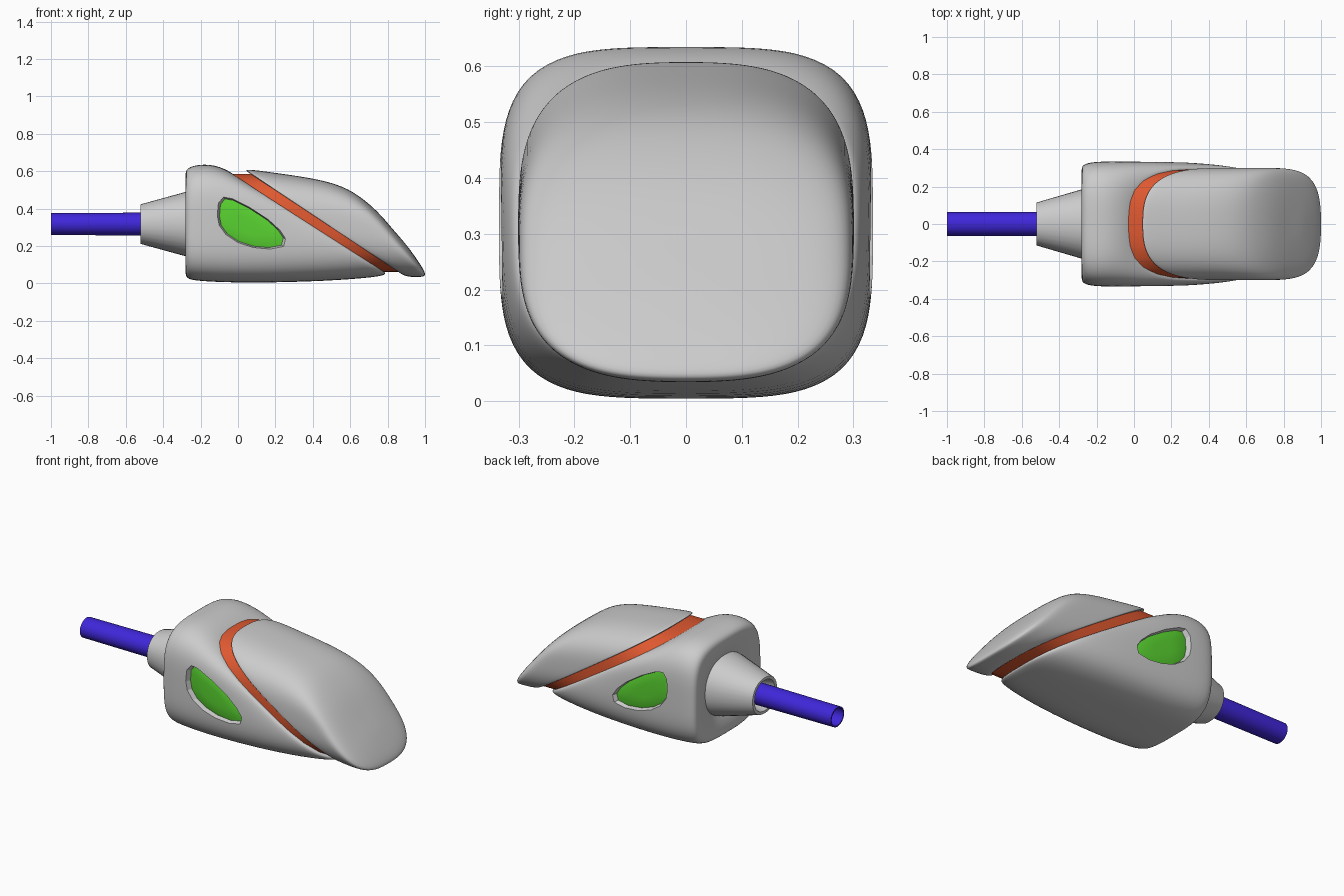
import bpy, bmesh
from math import cos, sin, tau

if "Cube" in bpy.data.objects:
    bpy.data.objects.remove(bpy.data.objects["Cube"])

ZC = 0.317  # height of the tube axis


def mat(name, rgb):
    m = bpy.data.materials.new(name)
    m.diffuse_color = (*rgb, 1)
    m.use_nodes = True
    m.node_tree.nodes["Principled BSDF"].inputs["Base Color"].default_value = m.diffuse_color
    return m


def skin(name, rings, material=None, caps=True, smooth=True, subsurf=0):
    """Bridge equal-length point rings into one mesh object."""
    bm = bmesh.new()
    vs = [[bm.verts.new(p) for p in r] for r in rings]
    n = len(vs[0])
    for a, b in zip(vs, vs[1:]):
        for i in range(n):
            j = (i + 1) % n
            bm.faces.new((a[i], a[j], b[j], b[i]))
    if caps:
        bm.faces.new(vs[0])
        bm.faces.new(vs[-1])
    bmesh.ops.recalc_face_normals(bm, faces=bm.faces)
    me = bpy.data.meshes.new(name)
    bm.to_mesh(me)
    bm.free()
    ob = bpy.data.objects.new(name, me)
    bpy.context.collection.objects.link(ob)
    if material:
        me.materials.append(material)
    if subsurf:
        me.polygons.foreach_set("use_smooth", [True] * len(me.polygons))
        s = ob.modifiers.new("Subdivision", 'SUBSURF')
        s.levels = s.render_levels = subsurf
    elif smooth:
        bpy.ops.object.select_all(action='DESELECT')
        ob.select_set(True)
        bpy.context.view_layer.objects.active = ob
        bpy.ops.object.shade_smooth_by_angle()
    return ob


def section(xt, zt, xb, zb, w, n, count=32):
    """Slanted superellipse ring between a top point and a bottom point."""
    pts = []
    for i in range(count):
        c, s = cos(tau * i / count), sin(tau * i / count)
        r = (abs(c) ** n + abs(s) ** n) ** (-1 / n)
        t = 0.5 + 0.5 * r * s
        pts.append((xb + (xt - xb) * t, w * r * c, zb + (zt - zb) * t))
    return pts


def rounds(profile, n=2):
    """Rings about the tube axis from (x, half width, half height)."""
    return [section(x, ZC + h, x, ZC - h, w, n) for x, w, h in profile]


red, green, blue = mat("red", (0.75, 0.1, 0.03)), mat("green", (0.1, 0.65, 0.03)), mat("blue", (0.05, 0.02, 0.7))

# Main body: upright at the back, leaning over to the diagonal split
body = skin("body", [section(*s) for s in (
    (-.24, .47, -.24, .165, .165, 2.2),
    (-.265, .50, -.265, .135, .195, 2.2),
    (-.283, .575, -.283, .065, .28, 3.5),
    (-.278, .62, -.278, .025, .32, 4),
    (-.20, .637, -.22, .012, .334, 4.2),
    (-.13, .633, .05, .001, .336, 4.2),
    (-.07, .612, .48, .012, .333, 3.8),
    (-.03, .588, .75, .034, .316, 3.2),
    (-.022, .580, .80, .050, .303, 3.1),
    (-.01, .565, .77, .070, .285, 3),
    (.03, .535, .73, .095, .26, 3))], subsurf=2)

# Red band in the split
skin("band", [section(*s) for s in (
    (-.06, .586, .72, .062, .292, 3),
    (.08, .586, .90, .062, .292, 3))], red)

# Nose cap: slanted sections closing on the front slope
skin("nose_cap", [section(*s) for s in (
    (.10, .565, .83, .090, .27, 3),
    (.055, .592, .85, .068, .292, 3),
    (.038, .608, .875, .048, .300, 3),
    (.07, .609, .90, .038, .301, 3),
    (.22, .588, .93, .034, .301, 3),
    (.42, .560, .965, .034, .301, 3),
    (.57, .518, .99, .036, .299, 3),
    (.665, .455, 1.006, .044, .278, 3),
    (.735, .395, .985, .088, .21, 2.8),
    (.79, .335, .935, .160, .11, 2.5),
    (.83, .287, .895, .213, .05, 2.3))], subsurf=2)

# Collar with a hollow mouth, and the open tube
skin("collar", rounds([(-.23, .19, .176), (-.28, .185, .172), (-.52, .115, .106),
                       (-.522, .108, .1), (-.52, .095, .09), (-.44, .075, .075)], 2.2))
skin("tube", rounds([(-.42, .064, .062), (-1, .063, .058), (-1, .055, .05), (-.5, .055, .05)]), blue)

# Recessed side windows
OUTLINE = [(-.105, .36), (-.10, .425), (-.075, .458), (-.03, .45), (.06, .405), (.16, .34),
           (.22, .285), (.25, .24), (.24, .20), (.17, .186), (.08, .195), (.0, .222), (-.06, .262), (-.095, .31)]
CX, CZ = sum(p[0] for p in OUTLINE) / len(OUTLINE), sum(p[1] for p in OUTLINE) / len(OUTLINE)


def outline(y, k):
    return [(CX + (x - CX) * k, y, CZ + (z - CZ) * k) for x, z in OUTLINE]


for side, label in ((-1, "front"), (1, "back")):
    cutter = skin(label + "_window_cutter", [outline(side * .295, .93), outline(side * .336, 1.04),
                                             outline(side * .40, 1.2)], smooth=False)
    cutter.hide_render = True
    cutter.hide_set(True)
    b = body.modifiers.new(label + "_window", 'BOOLEAN')
    b.operation, b.object, b.solver = 'DIFFERENCE', cutter, 'EXACT'
    skin(label + "_window", [outline(side * .27, 1), outline(side * .305, 1),
                             outline(side * .312, .8), outline(side * .314, .4)], green)
